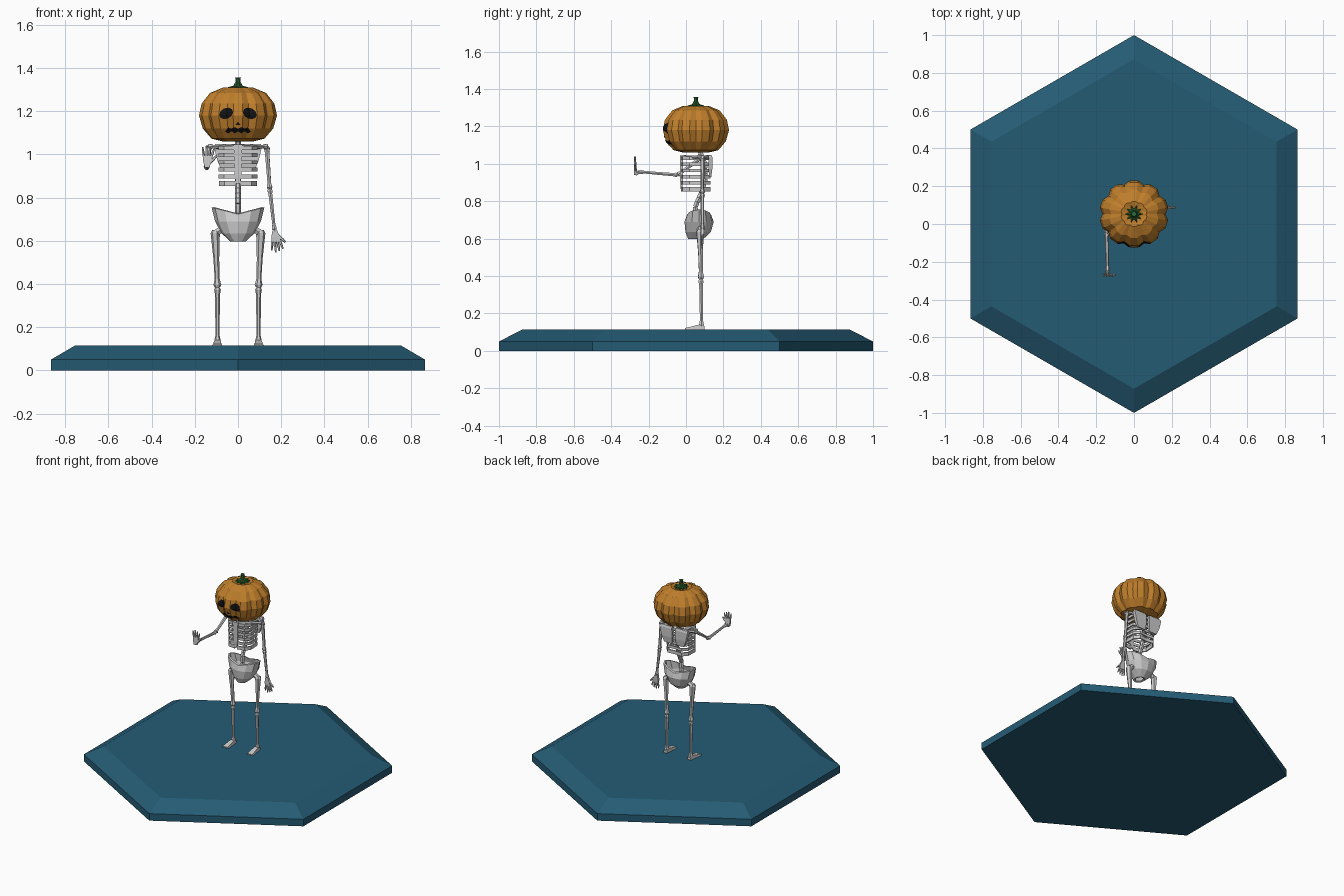
import bpy, bmesh, math
from mathutils import Vector

if "Cube" in bpy.data.objects:
    bpy.data.objects.remove(bpy.data.objects["Cube"])

V = Vector


def mat(name, rgb):
    m = bpy.data.materials.new(name)
    m.diffuse_color = (*rgb, 1)
    m.use_nodes = True
    m.node_tree.nodes["Principled BSDF"].inputs["Base Color"].default_value = m.diffuse_color
    return m


def loft(bm, rings, caps=True, loop=False):
    """Skin a list of equal-length point rings."""
    vs = [[bm.verts.new(p) for p in r] for r in rings]
    n = len(vs[0])
    pairs = list(zip(vs, vs[1:])) + ([(vs[-1], vs[0])] if loop else [])
    for a, b in pairs:
        for i in range(n):
            j = (i + 1) % n
            bm.faces.new((a[i], a[j], b[j], b[i]))
    if caps and not loop:
        bm.faces.new(vs[0][::-1])
        bm.faces.new(vs[-1])


def finish(bm, name, material=None, mirror=False):
    bmesh.ops.recalc_face_normals(bm, faces=bm.faces)
    me = bpy.data.meshes.new(name)
    bm.to_mesh(me)
    bm.free()
    ob = bpy.data.objects.new(name, me)
    bpy.context.collection.objects.link(ob)
    if material:
        me.materials.append(material)
    if mirror:
        ob.modifiers.new("mirror", 'MIRROR')
    return ob


def ring(n, rx, ry, z, cy=0.0, off=0.0):
    return [V((rx * math.cos(off + math.tau * i / n), cy + ry * math.sin(off + math.tau * i / n), z))
            for i in range(n)]


BONE = [(0, 1.1), (.04, 1.5), (.12, 1.1), (.86, .9), (.96, 1.4), (1, 1)]


def bone(bm, a, b, r, prof=BONE, n=6):
    a, b = V(a), V(b)
    q = (b - a).to_track_quat('Z', 'Y')
    loft(bm, [[a.lerp(b, t) + q @ p for p in ring(n, r * k, r * k, 0)] for t, k in prof])


def slab(bm, origin, u, v, w, secs):
    """Boxy loft along u; secs = (distance, centre along v, half v, half w)."""
    o, u, v, w = V(origin), V(u).normalized(), V(v).normalized(), V(w).normalized()
    loft(bm, [[o + u * d + v * (c + hv * s) + w * hw * t for s, t in ((-1, -1), (1, -1), (1, 1), (-1, 1))]
              for d, c, hv, hw in secs])


def hand(name, wrist, u, v):
    bm = bmesh.new()
    u, v, o = V(u).normalized(), V(v).normalized(), V(wrist)
    slab(bm, o, u, v, u.cross(v), [(-.005, 0, .011, .009), (.025, 0, .02, .008), (.05, 0, .022, .006)])
    for i, length in enumerate((.034, .044, .05, .042)):
        c = .018 - .012 * i
        a = o + u * .047 + v * c
        bone(bm, a, a + u * length + v * c * .5, .006, [(0, 1), (.5, 1), (1, .6)], 5)
    bone(bm, o + u * .015 + v * .01, o + u * .05 + v * .042, .007, [(0, 1), (.6, 1), (1, .6)], 5)
    finish(bm, name)


# hexagonal base with sloped rim
bm = bmesh.new()
loft(bm, [ring(6, r, r, z, 0, math.pi / 6) for r, z in ((1, 0), (1, .05), (.872, .115))])
finish(bm, "hex_base", mat("blue", (.018, .105, .175)))

# pumpkin head with ten lobes
CY, CZ = .053, 1.18
PROFILE = [(.02, 1.075), (.07, 1.06), (.125, 1.073), (.166, 1.12), (.184, 1.18),
           (.172, 1.235), (.132, 1.285), (.07, 1.31), (.025, 1.298)]


def pumpkin(name, scale, material):
    bm = bmesh.new()
    rings = []
    for r, z in PROFILE:
        row = []
        for k in range(10):
            for ang, f in ((0, .91), (11, 1), (25, 1)):
                t = math.radians(36 * k + ang)
                row.append(V((scale * r * f * math.cos(t), CY + scale * r * f * .97 * math.sin(t),
                              CZ + scale * (z - CZ))))
        rings.append(row)
    loft(bm, rings)
    return finish(bm, name, material)


black = mat("black", (.006, .006, .006))
pumpkin("pumpkin_head", 1, mat("orange", (.52, .21, .025)))

# dark carved face: slightly larger shell cut by outlines
face = pumpkin("carved_face", 1.015, black)
outlines = [[(s * .055 + .032 * math.cos(t), 1.19 + .026 * math.sin(t) + s * .2 * -.032 * math.cos(t))
             for t in (math.tau * i / 10 for i in range(10))] for s in (-1, 1)]
outlines.append([(-.011, 1.137), (.011, 1.137), (0, 1.152)])
outlines.append([(-.06, 1.105), (-.045, 1.098), (-.03, 1.108), (-.015, 1.098), (0, 1.106), (.015, 1.098),
                 (.03, 1.108), (.045, 1.098), (.06, 1.105), (.045, 1.125), (.03, 1.12), (.015, 1.127),
                 (0, 1.119), (-.015, 1.127), (-.03, 1.12), (-.045, 1.125)])
bm = bmesh.new()
for o in outlines:
    loft(bm, [[V((x, y, z)) for x, z in o] for y in (-.3, -.06)])
cutter = finish(bm, "face_cutter", black)
cutter.hide_render = True
mod = face.modifiers.new("cut", 'BOOLEAN')
mod.operation, mod.solver, mod.object = 'INTERSECT', 'EXACT', cutter
bpy.context.view_layer.objects.active = face
bpy.ops.object.modifier_apply(modifier=mod.name)
bpy.data.objects.remove(cutter)

# stem with star-shaped base
bm = bmesh.new()
rows = [[V((r * f * math.cos(t), CY + r * f * math.sin(t), z))
         for t, f in ((math.tau * i / 20, star if i % 2 else 1) for i in range(20))]
        for r, z, star in ((.048, 1.303, .55), (.046, 1.312, .55), (.022, 1.318, .8),
                           (.012, 1.335, .9), (.011, 1.35, .9), (.014, 1.357, .9))]
loft(bm, rows)
finish(bm, "stem", mat("green", (.03, .15, .035)))

# spine
bm = bmesh.new()
pts = [(.055, .64), (.05, .77), (.08, .84), (.105, .92), (.1, 1.0), (.065, 1.09)]
for (y0, z0), (y1, z1) in zip(pts, pts[1:]):
    for i in range(3):
        a, b = V((0, y0, z0)).lerp(V((0, y1, z1)), i / 3), V((0, y0, z0)).lerp(V((0, y1, z1)), (i + 1) / 3)
        bone(bm, a, b, .015, [(0, .85), (.2, 1), (.8, 1), (1, .85)])
finish(bm, "spine")

# ribs: six flat bands each side
bm = bmesh.new()
path = [(0, .125), (.055, .13), (.088, .095), (.091, .02), (.065, -.018), (.01, -.026)]
for i in range(6):
    z = 1.03 - .033 * i
    h = .009 if i < 5 else .012
    k = 1 - .005 * i
    rows = []
    for x, y in path:
        x *= k
        xi, yi = x * .91, .052 + (y - .052) * .9
        rows.append([V((x, y, z - h)), V((x, y, z + h)), V((xi, yi, z + h)), V((xi, yi, z - h))])
    loft(bm, rows)
finish(bm, "ribs", mirror=True)

# breastbone
bm = bmesh.new()
slab(bm, (0, -.024, 1.045), (0, 0, -1), (1, 0, 0), (0, 1, 0),
     [(0, 0, .022, .007), (.05, 0, .016, .007), (.14, 0, .016, .007), (.18, 0, .009, .005)])
finish(bm, "breastbone")

# collar bones and shoulder blades
bm = bmesh.new()
bone(bm, (.012, -.015, 1.035), (.135, .075, 1.037), .01)
finish(bm, "collar_bone", mirror=True)
bm = bmesh.new()
slab(bm, (.056, .13, 1.048), (0, 0, -1), (1, 0, 0), (0, 1, 0),
     [(0, .006, .045, .006), (.015, .006, .048, .011), (.075, -.002, .042, .011), (.12, -.008, .03, .005)])
bone(bm, (.06, .12, 1.035), (.135, .088, 1.035), .01)
finish(bm, "shoulder_blade", mirror=True)

# arms: one hanging, one raised forward
for name, sh, el, wr, hd, u in (
        ("hanging", (.133, .088, 1.035), (.147, .087, .84), (.169, .088, .65), (.171, .088, .643), (.13, -.02, -1)),
        ("raised", (-.133, .085, 1.035), (-.145, -.045, .94), (-.14, -.25, .957), (-.143, -.27, .945), (.06, -.03, 1))):
    bm = bmesh.new()
    bone(bm, sh, el, .0105)
    finish(bm, name + "_upper_arm")
    bm = bmesh.new()
    bone(bm, el, wr, .009)
    bone(bm, wr, hd, .010, [(0, 1), (1, 1)])
    finish(bm, name + "_forearm")
    hand(name + "_hand", hd, u, (1, 0, 0))

# pelvis bowl, open at top and bottom
bm = bmesh.new()
secs = [(.035, .04, .597, .052), (.076, .068, .635, .065), (.106, .078, .69, .07), (.122, .066, .755, .07)]
secs += [(rx - .012, ry - .012, z + .004, cy) for rx, ry, z, cy in secs[::-1]]
rows = [ring(12, *s) for s in secs]
for r in rows[3:5]:
    for p in r:
        p.z -= .032 * (1 - abs(p.x) / .122)
loft(bm, rows, loop=True)
finish(bm, "pelvis")

# legs
bm = bmesh.new()
bone(bm, (.068, .075, .66), (.104, .075, .635), .014, [(0, 1.3), (1, 1.2)])
bone(bm, (.106, .075, .65), (.095, .08, .385), .0135,
     [(0, 1), (.05, 1.6), (.2, 1.4), (.5, 1), (.85, .85), (.96, 1.35), (1, 1)])
finish(bm, "thigh_bone", mirror=True)
bm = bmesh.new()
bone(bm, (.095, .08, .383), (.095, .083, .128), .0105)
finish(bm, "shin_bone", mirror=True)

# feet
bm = bmesh.new()
loft(bm, [[V((cx - w, y, .114)), V((cx + w, y, .114)), V((cx + w * .8, y, .114 + h)), V((cx - w * .8, y, .114 + h))]
          for y, cx, w, h in ((.1, .093, .014, .018), (.07, .094, .017, .026), (.03, .096, .021, .016),
                              (-.006, .097, .024, .008))])
finish(bm, "foot", mirror=True)
